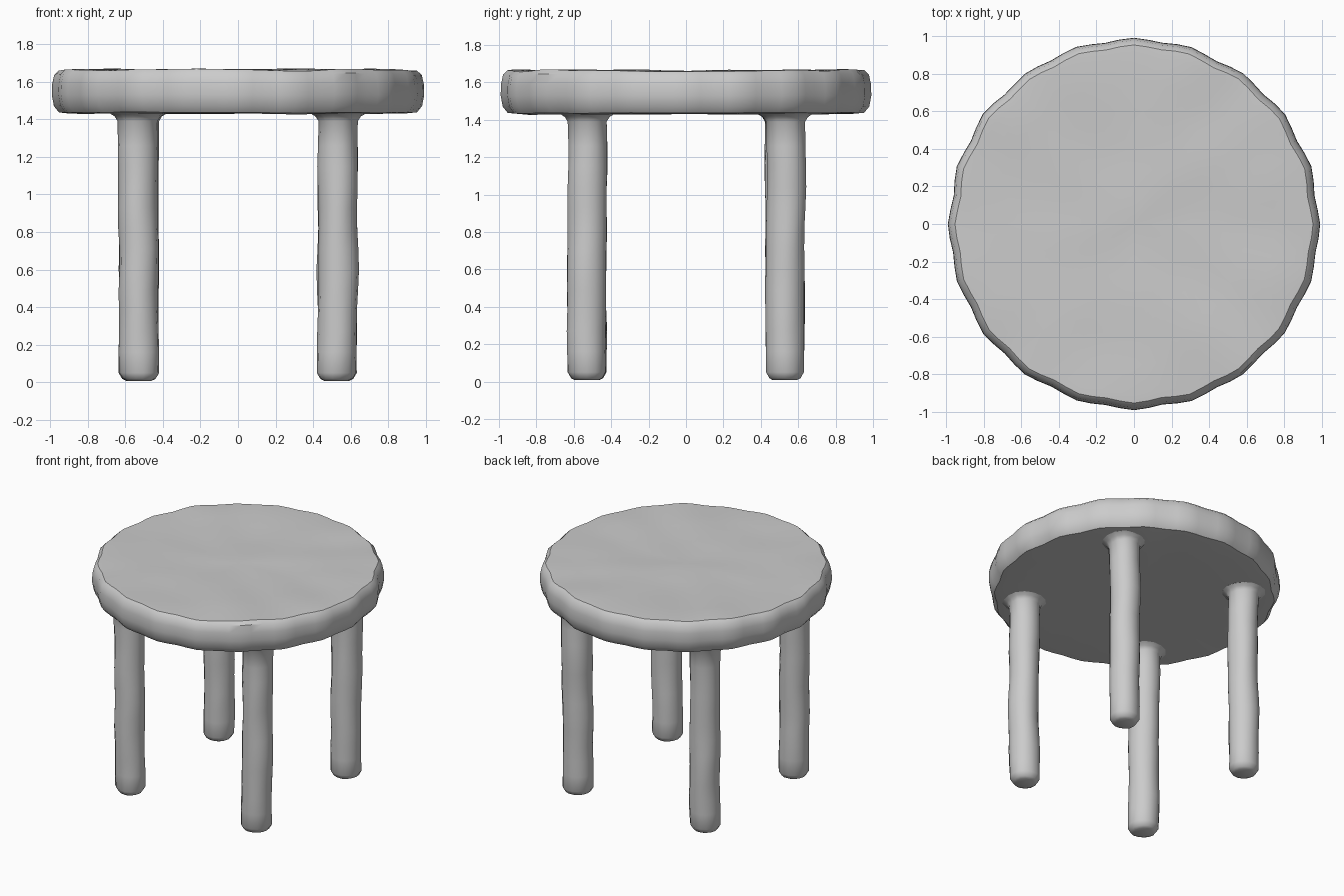
import bpy, bmesh, math
from mathutils import Vector, noise

if "Cube" in bpy.data.objects:
    bpy.data.objects.remove(bpy.data.objects["Cube"])


def lathe(name, profile, sides, centre, wobble):
    """Revolve (radius, z) points; wobble(angle, r, z) returns a hand-hewn offset."""
    bm = bmesh.new()
    rings = []
    for r, z in profile:
        ring = []
        for i in range(sides):
            a = 2 * math.pi * i / sides
            dr, dx, dy, dz = wobble(a, r, z)
            ring.append(bm.verts.new((centre[0] + (r + dr) * math.cos(a) + dx,
                                      centre[1] + (r + dr) * math.sin(a) + dy, z + dz)))
        rings.append(ring)
    for lo, hi in zip(rings, rings[1:]):
        for i in range(sides):
            j = (i + 1) % sides
            bm.faces.new((lo[i], lo[j], hi[j], hi[i]))
    bm.faces.new(rings[0][::-1])
    bm.faces.new(rings[-1])
    bmesh.ops.recalc_face_normals(bm, faces=bm.faces)
    mesh = bpy.data.meshes.new(name)
    bm.to_mesh(mesh)
    bm.free()
    obj = bpy.data.objects.new(name, mesh)
    bpy.context.collection.objects.link(obj)
    bpy.ops.object.select_all(action='DESELECT')
    obj.select_set(True)
    bpy.context.view_layer.objects.active = obj
    bpy.ops.object.shade_smooth_by_angle(angle=math.radians(35))
    return obj


# Round slab seat with a chipped rim and gently uneven top
def seat_wobble(a, r, z):
    n = noise.noise(Vector((math.cos(a) * r * 3, math.sin(a) * r * 3, z * 2)))
    rim = 0.008 * math.cos(20 * a) + 0.008 * noise.noise(
        Vector((math.cos(a) * 4, math.sin(a) * 4, 0)))
    return (rim if r > 0.85 else 0), 0, 0, n * (0.012 if z > 1.6 else 0.006)


seat_profile = [(0.02, 1.43), (0.3, 1.43), (0.6, 1.43), (0.88, 1.43), (0.945, 1.436),
                (0.972, 1.47), (0.983, 1.53), (0.981, 1.59), (0.97, 1.64),
                (0.945, 1.664), (0.9, 1.666), (0.75, 1.665), (0.6, 1.663),
                (0.45, 1.662), (0.3, 1.661), (0.15, 1.66), (0.02, 1.66)]
lathe("seat", seat_profile, 80, (0, 0), seat_wobble)

# Four whittled legs, rounded at the foot and flared into the seat
leg_profile = [(0.065, 0.008), (0.085, 0.018), (0.104, 0.05)]
leg_profile += [(0.105, 0.05 + 0.11 * k) for k in range(1, 12)]
leg_profile += [(0.106, 1.39), (0.122, 1.415), (0.15, 1.432), (0.12, 1.47)]

for side, sx in (("left", -1), ("right", 1)):
    for end, sy in (("front", -1), ("back", 1)):
        def leg_wobble(a, r, z, sx=sx, sy=sy):
            seed = 7 * sx + 3 * sy
            dx = 0.012 * noise.noise(Vector((seed + 0.3, 0.7, z * 3)))
            dy = 0.012 * noise.noise(Vector((0.4, seed + 0.6, z * 3)))
            dr = 0.008 * noise.noise(Vector((math.cos(a) + seed, math.sin(a), z * 4)))
            return dr, dx, dy, 0
        lathe(f"{end}_{side}_leg", leg_profile, 14, (0.528 * sx, 0.53 * sy), leg_wobble)
